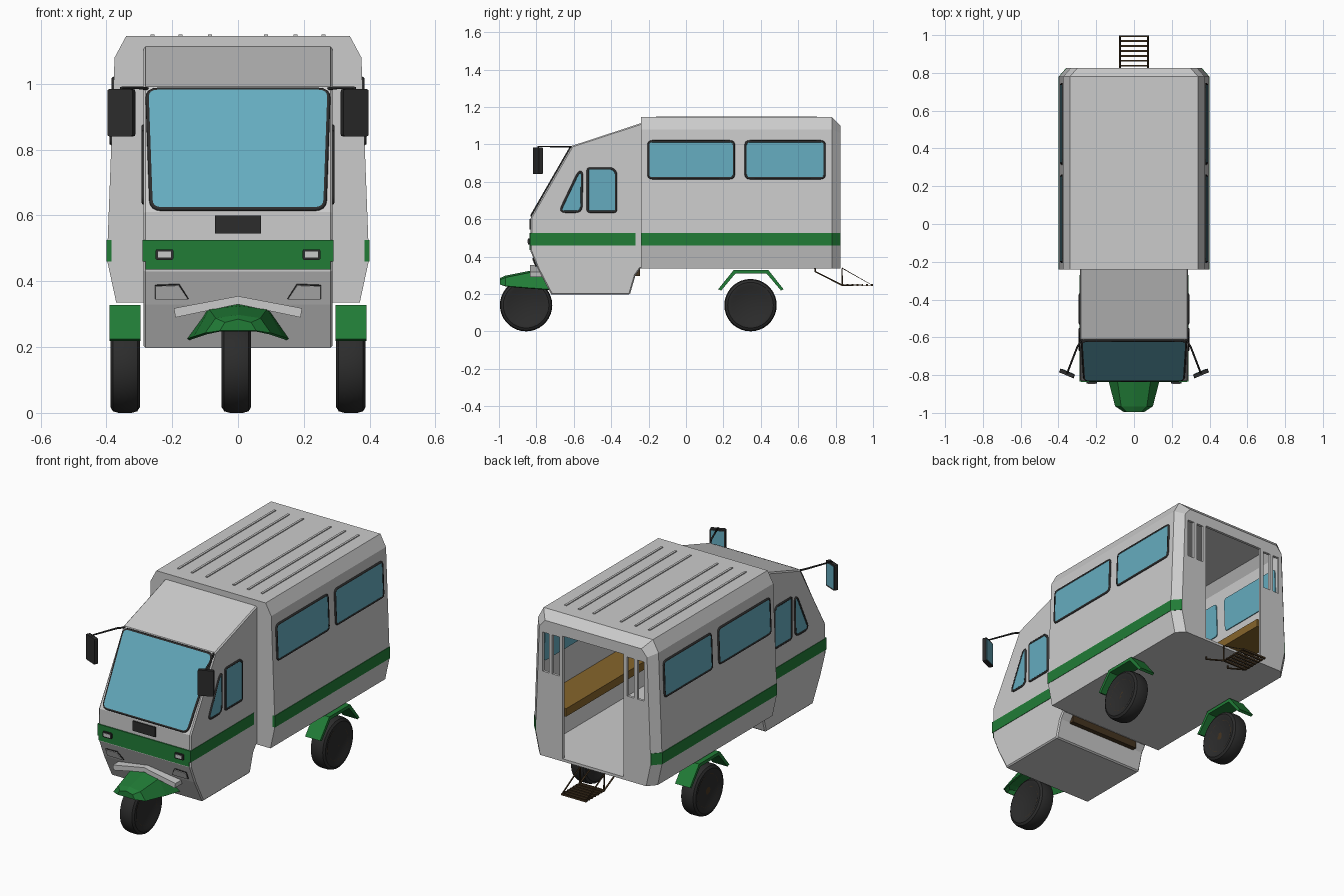
import bpy, bmesh
from math import pi, cos, sin
from mathutils import Vector

if "Cube" in bpy.data.objects:
    bpy.data.objects.remove(bpy.data.objects["Cube"])


def material(name, rgb):
    m = bpy.data.materials.new(name)
    m.diffuse_color = (*rgb, 1)
    m.use_nodes = True
    m.node_tree.nodes["Principled BSDF"].inputs["Base Color"].default_value = m.diffuse_color
    return m


GREEN = material("green_paint", (0.015, 0.2, 0.037))
GLASS = material("blue_glass", (0.13, 0.41, 0.52))
DARK = material("black_rubber", (0.025, 0.025, 0.025))
WOOD = material("brown_bench", (0.24, 0.13, 0.025))
RUST = material("brown_metal", (0.06, 0.035, 0.015))
LAMP = material("lamp_glass", (0.75, 0.75, 0.75))


def build(name, bm, mat=None):
    bmesh.ops.recalc_face_normals(bm, faces=bm.faces)
    me = bpy.data.meshes.new(name)
    bm.to_mesh(me)
    bm.free()
    if mat:
        me.materials.append(mat)
    ob = bpy.data.objects.new(name, me)
    bpy.context.collection.objects.link(ob)
    return ob


def loft(name, rings, mat=None, closed=True, caps=(True, True)):
    bm = bmesh.new()
    vs = [[bm.verts.new(p) for p in r] for r in rings]
    n = len(vs[0])
    for a, b in zip(vs, vs[1:]):
        for i in range(n if closed else n - 1):
            j = (i + 1) % n
            bm.faces.new((a[i], a[j], b[j], b[i]))
    if caps[0]:
        bm.faces.new(vs[0])
    if caps[1]:
        bm.faces.new(vs[-1])
    return build(name, bm, mat)


def plate(name, pts, origin, u, v, t0, t1, mat=None):
    """Flat outline in the u-v plane, thickened along the normal."""
    o, u, v = Vector(origin), Vector(u), Vector(v)
    n = u.cross(v).normalized()
    return loft(name, [[o + u * a + v * b + n * t for a, b in pts] for t in (t0, t1)], mat)


def box(name, lo, hi, mat=None):
    pts = [(lo[0], lo[1]), (hi[0], lo[1]), (hi[0], hi[1]), (lo[0], hi[1])]
    return plate(name, pts, (0, 0, 0), (1, 0, 0), (0, 1, 0), lo[2], hi[2], mat)


def tube(name, pts, r, mat, cyclic=False):
    cu = bpy.data.curves.new(name, 'CURVE')
    cu.dimensions = '3D'
    cu.bevel_depth, cu.bevel_resolution, cu.use_fill_caps = r, 1, True
    sp = cu.splines.new('POLY')
    sp.points.add(len(pts) - 1)
    for q, p in zip(sp.points, pts):
        q.co = (*p, 1)
    sp.use_cyclic_u = cyclic
    cu.materials.append(mat)
    ob = bpy.data.objects.new(name, cu)
    bpy.context.collection.objects.link(ob)
    activate(ob)
    bpy.ops.object.convert(target='MESH')


def activate(ob):
    bpy.ops.object.select_all(action='DESELECT')
    ob.select_set(True)
    bpy.context.view_layer.objects.active = ob


def rounded(pts, r, k=4):
    out = []
    for i, p in enumerate(pts):
        p = Vector(p)
        a, b = Vector(pts[i - 1]) - p, Vector(pts[(i + 1) % len(pts)]) - p
        a, b = p + a.normalized() * min(r, a.length / 2), p + b.normalized() * min(r, b.length / 2)
        for j in range(k + 1):
            t = j / k
            out.append(a * (1 - t) ** 2 + p * 2 * t * (1 - t) + b * t * t)
    return out


def window(name, pts, origin, u, v, t0, t1, r=0.02):
    pts = rounded(pts, r)
    plate(name + "_glass", pts, origin, u, v, t0, t1, GLASS)
    o, u, v = Vector(origin), Vector(u), Vector(v)
    tube(name + "_seal", [o + u * a + v * b for a, b in pts], 0.007, DARK, True)


def rect(a0, b0, a1, b1):
    return [(a0, b0), (a1, b0), (a1, b1), (a0, b1)]


# Passenger box: hollow shell with rear doorway and slots
def box_solid(name, d):
    half = [(.37 - d, .335 + d), (.397 - d, .46), (.396 - d, .525), (.375 - d, 1.08), (.34 - d, 1.145 - d)]
    back = [(x - .04, z - (.045 if z > 1.1 else .02 if z > 1 else 0)) for x, z in half]

    def ring(h, y):
        return [(x, y, z) for x, z in h] + [(-x, y, z) for x, z in reversed(h)]
    return loft(name, [ring(half, -.24 + d), ring(half, .78 - d), ring(back, .825 - d)])


body = box_solid("passenger_box", 0)
cutters = [box_solid("cavity", .015), box("doorway", (-.19, .7, .35), (.19, .9, 1.04))]
for s in (-1, 1):
    for a, b in ((.21, .255), (.275, .315)):
        cutters.append(box("slot", (min(s * a, s * b), .79, .81), (max(s * a, s * b), .9, 1.03)))
for c in cutters:
    m = body.modifiers.new("cut", 'BOOLEAN')
    m.operation, m.solver, m.object = 'DIFFERENCE', 'EXACT', c
    activate(body)
    bpy.ops.object.modifier_apply(modifier=m.name)
    bpy.data.objects.remove(c)

# Cab
prof = [(-.235, 1.115), (-.61, .992), (-.83, .61), (-.832, .43), (-.79, .33), (-.72, .197),
        (-.30, .197), (-.27, .30), (-.245, .335), (-.235, .335)]
cab = plate("cab", prof, (0, 0, 0), (0, 1, 0), (0, 0, 1), -.287, .287)
bv = cab.modifiers.new("edge", 'BEVEL')
bv.width, bv.segments, bv.angle_limit = .009, 1, 1.2
box("cross_beam", (-.22, -.275, .295), (.22, -.245, .335), RUST)

# Windscreen and front details
WV = Vector((0, .22, .382)).normalized()
window("windscreen", [(-.262, .01), (.262, .01), (.275, .428), (-.275, .428)],
       (0, -.831, .611), (1, 0, 0), WV, -.01, .006, .03)
box("front_stripe", (-.281, -.837, .435), (.281, -.82, .525), GREEN)
box("front_plate", (-.07, -.837, .545), (.07, -.82, .60), DARK)
plate("bumper_lip", [(-.19, .29), (0, .33), (.19, .29), (.195, .318), (0, .355), (-.195, .318)],
      (0, -.80, 0), (1, 0, 0), (0, 0, 1), -.03, .035)

for s in (-1, 1):
    X = (s, 0, 0)
    # Lamps
    plate("headlamp_rim", rounded(rect(.196, .465, .251, .497), .006, 2), (0, -.83, 0), X, (0, 0, 1), -s * .01, s * .015, DARK)
    plate("headlamp", rect(.204, .472, .243, .49), (0, -.83, 0), X, (0, 0, 1), -s * .01, s * .018, LAMP)
    LV = Vector((0, -.042, .10)).normalized()
    lamp = [(.152, .019), (.25, .019), (.25, .062), (.18, .065)]
    plate("lower_lamp", lamp, (0, -.79, .33), X, LV, -.008, .008)
    tube("lower_lamp_rim", [Vector((s * a, -.793, .33)) + LV * b for a, b in lamp], .003, DARK, True)

    # Side stripes
    plan = [(.385, -.241), (.399, -.241), (.399, .78), (.359, .826), (.345, .82), (.38, .775)]
    plate("box_stripe", plan, (0, 0, 0), X, (0, 1, 0), s * .46, s * .525, GREEN)
    xs = sorted((s * .275, s * .2895))
    box("cab_stripe", (xs[0], -.835, .46), (xs[1], -.27, .525), GREEN)

    # Side windows
    for nm, a, b in (("front_side_window", -.2, .255), ("rear_side_window", .32, .74)):
        window(nm, rect(a, 0, b, .195), (s * .3848, 0, .82), (0, 1, 0), (-s * .036, 0, 1), -s * .02, s * .004)
    window("quarter_window", [(-.675, .64), (-.56, .64), (-.556, .855), (-.575, .85)],
           (s * .287, 0, 0), (0, 1, 0), (0, 0, 1), -s * .01, s * .004, .03)
    window("door_window", [(-.525, .64), (-.375, .64), (-.375, .85), (-.395, .87), (-.525, .87)],
           (s * .287, 0, 0), (0, 1, 0), (0, 0, 1), -s * .01, s * .004, .01)

    # Mirrors
    U, O = (s * .92, .39, 0), (s * .354, -.79, .912)
    f = s
    plate("mirror_case", rounded(rect(-.042, -.072, .042, .072), .008, 2), O, U, (0, 0, 1), -f * .009, f * .012, DARK)
    plate("mirror_glass", rect(-.034, -.063, .034, .063), O, U, (0, 0, 1), -f * .011, -f * .008, GLASS)
    tube("mirror_arm", [(s * .275, -.61, .985), (s * .30, -.65, .988), (s * .354, -.79, .988), (s * .354, -.79, .95)], .005, DARK)

    # Benches
    xs = sorted((s * .19, s * .378))
    box("bench", (xs[0], -.22, .575), (xs[1], .795, .62), WOOD)

    # Rear mudguards
    arch = [(.172, .225), (.255, .328), (.44, .328), (.522, .225), (.508, .218), (.43, .31), (.265, .31), (.188, .218)]
    plate("rear_mudguard", arch, (0, 0, 0), (0, 1, 0), (0, 0, 1), s * .297, s * .39, GREEN)

    # Roof ribs
    for x in (.085, .175, .26):
        box("roof_rib", (s * x - .006, -.16, 1.14), (s * x + .006, .70, 1.15))


# Wheels
def lathe(name, pr, c, mat, n=36):
    rings = [[(c[0] + x, c[1] + r * cos(2 * pi * i / n), c[2] + r * sin(2 * pi * i / n)) for i in range(n)] for x, r in pr]
    ob = loft(name, rings, mat)
    activate(ob)
    bpy.ops.object.shade_smooth_by_angle(angle=.5)


tyre = [(-.036, .09), (-.044, .105), (-.045, .122), (-.037, .135), (-.02, .14)]
hub = [(-.036, .02), (-.034, .035), (-.02, .04), (-.02, .078), (-.036, .088), (-.036, .097)]
for nm, x, y in (("front", -.005, -.855), ("rear_left", -.343, .345), ("rear_right", .343, .345)):
    for part, pr, mt in (("tyre", tyre, DARK), ("hub", hub, RUST)):
        lathe(nm + "_" + part, pr + [(-a, r) for a, r in reversed(pr)], (x, y, .14), mt)

# Front mudguard
stations = [(-.995, .055, .04, .25, .275), (-.965, .10, .068, .243, .288),
            (-.83, .135, .088, .232, .315), (-.73, .155, .09, .225, .325)]
guard = loft("front_mudguard", [[(-b, y, zb), (-t, y, zt), (0, y, zt + .01), (t, y, zt), (b, y, zb)]
                                for y, b, t, zb, zt in stations], GREEN, False, (True, False))
so = guard.modifiers.new("thickness", 'SOLIDIFY')
so.thickness = .008

# Rear step
for s in (-1, 1):
    tube("step_side", [(s * .075, .69, .335), (s * .075, .69, .32), (s * .075, .835, .247), (s * .075, .995, .247),
                       (s * .075, .835, .338), (s * .075, .835, .247)], .005, RUST)
for i in range(7):
    y = .838 + i * .026
    box("step_slat", (-.078, y - .005, .242), (.078, y + .005, .252), RUST)
